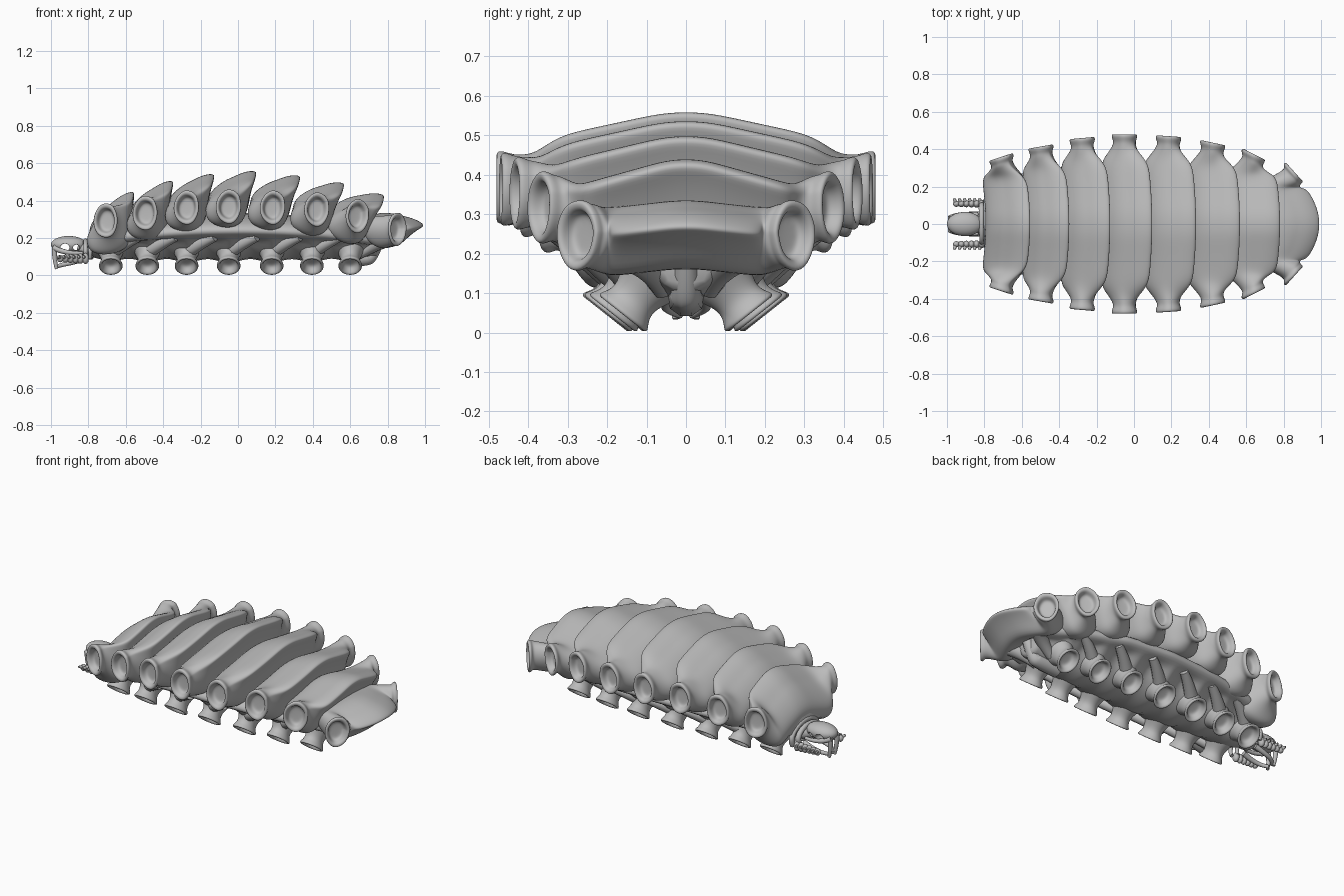
import bpy, bmesh
from math import sin, cos, pi, radians, atan2
from mathutils import Vector, Matrix

if "Cube" in bpy.data.objects:
    bpy.data.objects.remove(bpy.data.objects["Cube"], do_unlink=True)

shell_grey = bpy.data.materials.new("shell_grey")
shell_grey.use_nodes = True
shell_grey.diffuse_color = (0.5, 0.5, 0.5, 1)
shell_grey.node_tree.nodes["Principled BSDF"].inputs["Base Color"].default_value = (0.5, 0.5, 0.5, 1)


def finish(name, bm, subdiv=0):
    bmesh.ops.recalc_face_normals(bm, faces=bm.faces)
    me = bpy.data.meshes.new(name)
    bm.to_mesh(me)
    bm.free()
    me.materials.append(shell_grey)
    me.polygons.foreach_set("use_smooth", [True] * len(me.polygons))
    ob = bpy.data.objects.new(name, me)
    bpy.context.collection.objects.link(ob)
    if subdiv:
        mod = ob.modifiers.new("smooth", "SUBSURF")
        mod.levels = mod.render_levels = subdiv
    return ob


def loft(name, rings, subdiv=2):
    """Skin a list of equal closed rings and cap both ends."""
    bm = bmesh.new()
    rows = [[bm.verts.new(p) for p in ring] for ring in rings]
    n = len(rows[0])
    for a, b in zip(rows, rows[1:]):
        for i in range(n):
            j = (i + 1) % n
            bm.faces.new((a[i], a[j], b[j], b[i]))
    bm.faces.new(rows[0])
    bm.faces.new(rows[-1])
    return finish(name, bm, subdiv)


def ellipsoid(name, centre, radii, segs=24):
    bm = bmesh.new()
    mat = Matrix.Translation(centre) @ Matrix.Diagonal((*radii, 1))
    bmesh.ops.create_uvsphere(bm, u_segments=segs, v_segments=segs // 2, radius=1, matrix=mat)
    return finish(name, bm)


def tube(name, points, radius):
    """Rounded rod following a short path, tapering a little to its end."""
    cu = bpy.data.curves.new(name, "CURVE")
    cu.dimensions = "3D"
    cu.bevel_depth, cu.bevel_resolution, cu.use_fill_caps = radius, 3, True
    sp = cu.splines.new("NURBS")
    sp.points.add(len(points) - 1)
    for i, (p, co) in enumerate(zip(sp.points, points)):
        p.co = (*co, 1)
        p.radius = 1 - 0.4 * i / (len(points) - 1)
    sp.use_endpoint_u, sp.order_u = True, 3
    cu.materials.append(shell_grey)
    ob = bpy.data.objects.new(name, cu)
    bpy.context.collection.objects.link(ob)
    return ob


def lerp_table(table, x):
    for (x0, y0), (x1, y1) in zip(table, table[1:]):
        if x <= x1:
            t = max(0, (x - x0) / (x1 - x0))
            return y0 + (y1 - y0) * t
    return table[-1][1]


# Armour plates: fore-and-aft section measured from the raised rear lip
SECTION = [(0, 0), (-.03, .008), (-.08, .0), (-.13, -.022), (-.165, -.034), (-.22, -.065),
           (-.275, -.12), (-.27, -.21), (-.15, -.25), (-.06, -.22), (-.045, -.12), (-.018, -.035)]
MID = (-.14, -.11)
# lip x, lip z, port y, port z, tilt, port yaw, stretch along x, stretch along z
PLATES = [(-.55, .45, .345, .29, 18, -18, 1.12, 1), (-.34, .505, .4, .33, 10, -10, 1, 1),
          (-.12, .54, .445, .36, 5, -5, 1, 1), (.105, .555, .465, .365, 2, 0, 1, 1),
          (.34, .53, .455, .36, -2, 4, 1, 1), (.575, .49, .42, .35, -5, 12, 1, 1),
          (.79, .425, .36, .315, -12, 27, 1, 1), (1.0, .265, .27, .245, -32, 48, 1, .8)]
STATIONS = [0, .14, .3, .48, .64, .74, .82, .9, .95]


def port_angle(spec, sx, sz):
    """Angle round the port that a section point flows into."""
    return atan2((sz - MID[1]) / .12, (sx - MID[0]) / .13) + radians(spec[4])


def plate_ring(spec, v):
    xt, zt, py, pz, tilt, yaw, kx, kz = spec
    a, s = abs(v), (1 if v > 0 else -1)
    t, yw = radians(tilt), radians(yaw)
    w = min(1, max(0, (a - .66) / .28))
    w = w * w * (3 - 2 * w)
    last = kz < 1
    ring = []
    for sx, sz in SECTION:
        ang = port_angle(spec, sx, sz)
        sx, sz = sx * kx, sz * kz
        # centre section tilted about the lip, drooping and sweeping at the sides
        cx = xt + sx * cos(t) - sz * sin(t) - (.14 if last else .04) * a * a
        cz = zt + sx * sin(t) + sz * cos(t) - (.03 if last else .1) * max(0, a - .1)
        ox = .064 * cos(ang)
        ex, ez = xt - .155 + ox * cos(yw), pz + .088 * sin(ang)
        ey = -ox * sin(yw) * w
        ring.append((cx + (ex - cx) * w, s * (a * py + ey), cz + (ez - cz) * w))
    return ring


def port_rings(spec, s):
    """Flared collar and recessed mouth at the end of a plate."""
    xt, py, pz, yw = spec[0], spec[2], spec[3], radians(spec[5])
    rings = []
    for out, k in ((0, 1.13), (.014, 1.1), (.016, .95), (.008, .78), (-.02, .7), (-.024, .4)):
        ring = []
        for sx, sz in SECTION:
            ang = port_angle(spec, sx, sz)
            ox = .066 * k * cos(ang)
            ring.append((xt - .155 + ox * cos(yw) + out * sin(yw),
                         s * (py - ox * sin(yw) + out * cos(yw)), pz + .087 * k * sin(ang)))
        rings.append(ring)
    return rings


for i, spec in enumerate(PLATES):
    vs = [-v for v in reversed(STATIONS[1:])] + STATIONS
    rings = [plate_ring(spec, v) for v in vs]
    loft(f"armour_plate_{i + 1}", port_rings(spec, -1)[::-1] + rings + port_rings(spec, 1))

# Body: broad rim above, folded belly below
RIM = [(-.8, .2), (-.6, .27), (-.3, .315), (0, .33), (.3, .31), (.55, .25), (.72, .19), (.8, .14)]
HALF = [(0, .34), (.6, .32), (.95, .275), (1.02, .245), (1.0, .222), (.88, .205), (.78, .18),
        (.62, .13), (.4, .085), (0, .055)]
LEG_X = [-.68, -.485, -.275, -.05, .18, .395, .6]
rings = []
for k in range(49):
    x = -.8 + 1.56 * k / 48
    y = lerp_table(RIM, x)
    near = max(max(0, 1 - abs(x - lx) / .11) for lx in LEG_X)
    fold = .84 + .2 * near
    arch = -.055 * (x / .8) ** 2
    right = []
    for f, z in HALF:
        if z < .2:
            f, z = f * fold, z + .025 * (1 - near) - arch * .2
        drop = -.09 * (x / .8) ** 2 if z > .3 else arch
        right.append((f * y, z + (drop if z > .2 else 0)))
    loop = right + [(-a, z) for a, z in reversed(right[1:-1])]
    rings.append([(x, a, z) for a, z in loop])
loft("body", rings, 1)

# Tail underside: central tongue with two side folds
tube("tail_tongue", [(.55, 0, .09), (.68, 0, .09), (.715, 0, .1), (.76, 0, .2)], .05)
for s in (-1, 1):
    tube("tail_fold", [(.78, s * .12, .19), (.72, s * .08, .16), (.64, s * .06, .11)], .045)

# Leg stumps with flared, hollow ends
for i, lx in enumerate(LEG_X):
    spread = (lerp_table(RIM, lx) - .33) * .45
    for s, side in ((1, "left"), (-1, "right")):
        end = Vector((lx, s * (.202 + spread), .052))
        axis = Vector((0, s * .62, -.785))
        across = Vector((0, s * .785, .62))
        rings = []
        for out, r in ((-.18, .12), (-.12, .1), (-.075, .072), (-.04, .06), (-.015, .07),
                       (0, .082), (.008, .074), (.004, .058), (-.03, .05), (-.034, .02)):
            rings.append([end + axis * out + Vector((r * .84 * cos(a), 0, 0)) + across * r * sin(a)
                          for a in (2 * pi * j / 12 for j in range(12))])
        loft(f"{side}_leg_{i + 1}", rings)
        # skin fold sweeping back from each leg
        if i < len(LEG_X) - 1:
            y = lerp_table(RIM, lx + .1)
            tube("belly_fold", [(lx, s * y * .5, .125), (lx + .07, s * y * .7, .17),
                                (lx + .15, s * y * .85, .205)], .04)

# Head: hollow-eyed skull
skull = ellipsoid("skull", (-.905, 0, .165), (.095, .065, .046), 32)
for x, r in ((-.925, .025), (-.865, .018)):
    cutter = ellipsoid("eye_cutter", (x, 0, .15), (r, .2, r * .85))
    cutter.hide_render = True
    cutter.hide_set(True)
    mod = skull.modifiers.new("eye_hole", "BOOLEAN")
    mod.operation, mod.object = "DIFFERENCE", cutter
for s in (-1, 1):
    # cheek bone, jaw and teeth
    tube("cheek_bone", [(-.985, s * .03, .15), (-.93, s * .06, .115), (-.83, s * .05, .12)], .016)
    tube("jaw", [(-.82, s * .05, .09), (-.88, s * .055, .07), (-.95, s * .04, .055), (-.97, s * .012, .045)], .016)
    tube("fang", [(-.98, s * .03, .15), (-.985, s * .03, .1), (-.97, s * .025, .035)], .016)
    # jointed feeler with small barbs
    for k in range(6):
        x = -.815 - .027 * k
        ellipsoid("feeler_joint", (x, s * .108, .09), (.018, .022 - .001 * k, .03 - .002 * k), 12)
        tube("feeler_barb", [(x, s * .11, .09), (x - .008, s * .125, .1), (x - .012, s * .137, .1)], .011)
# Neck arch and collar
for x, r in ((-.79, .075), (-.815, .06)):
    tube("neck_arch", [(x, r * 1.7 * cos(a), .125 + r * sin(a)) for a in
                       (pi * (-.15 + 1.3 * j / 10) for j in range(11))], .017)
ellipsoid("neck", (-.8, 0, .14), (.06, .06, .05))
